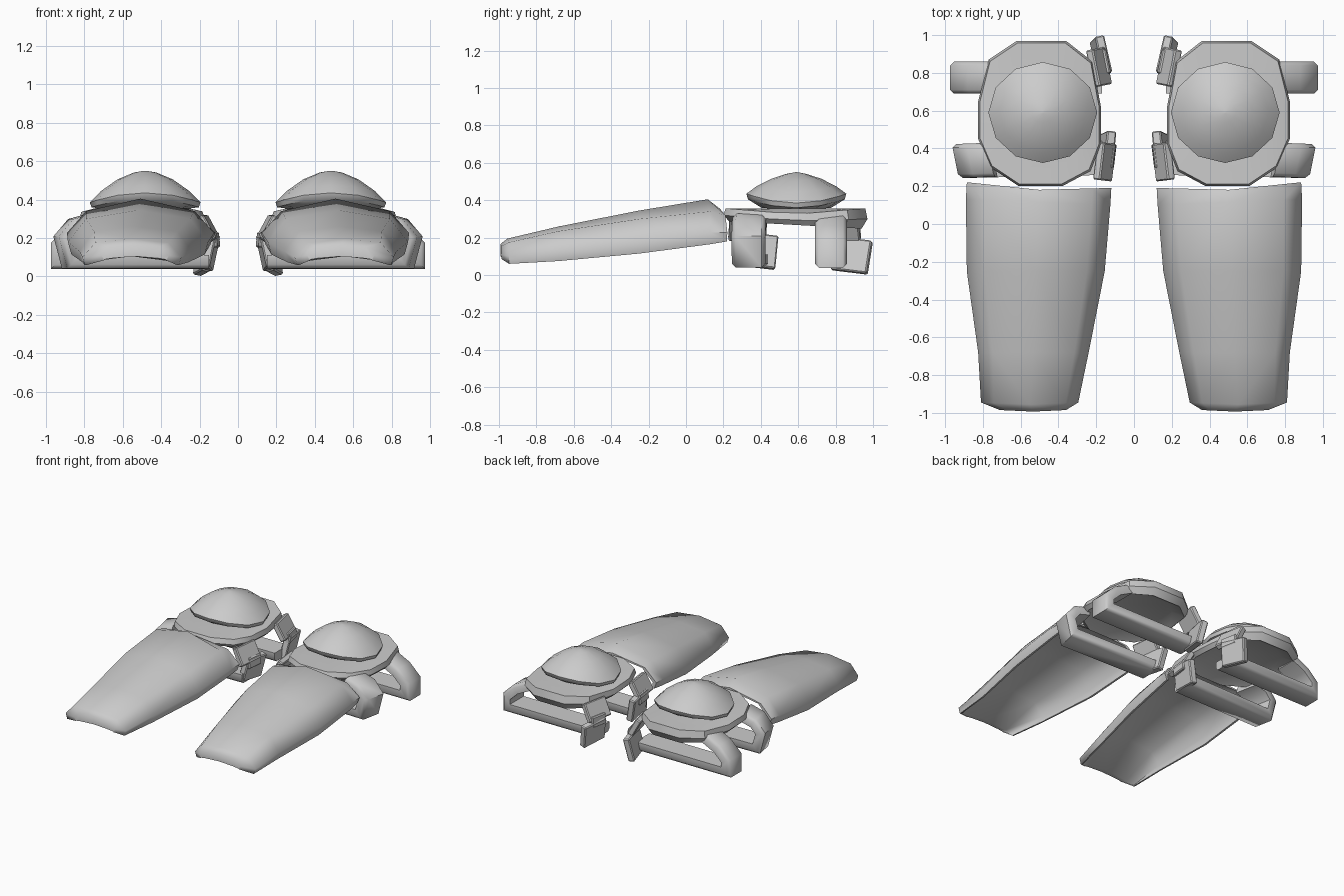
import bpy, bmesh, math
from mathutils import Matrix, Vector

if "Cube" in bpy.data.objects:
    bpy.data.objects.remove(bpy.data.objects["Cube"], do_unlink=True)

grey = bpy.data.materials.new("plain grey")
grey.use_nodes = True
GREY = (0.6, 0.6, 0.6, 1)
grey.diffuse_color = GREY
grey.node_tree.nodes["Principled BSDF"].inputs["Base Color"].default_value = GREY


def finish(name, bm, angle=40):
    """Turn a bmesh into a smooth object with a mirrored twin across x = 0."""
    bmesh.ops.recalc_face_normals(bm, faces=bm.faces)
    mesh = bpy.data.meshes.new(name)
    bm.to_mesh(mesh)
    bm.free()
    mesh.materials.append(grey)
    ob = bpy.data.objects.new(name, mesh)
    bpy.context.collection.objects.link(ob)
    bpy.ops.object.select_all(action="DESELECT")
    ob.select_set(True)
    bpy.context.view_layer.objects.active = ob
    bpy.ops.object.shade_smooth_by_angle(angle=math.radians(angle))
    mirror = ob.modifiers.new("Mirror", "MIRROR")
    mirror.use_mirror_merge = False


def loft(rings, arch=False):
    """Bridge equal rings of points, closing both ends with faces."""
    bm = bmesh.new()
    loops = [[bm.verts.new(p) for p in ring] for ring in rings]
    n = len(loops[0])
    for a, b in zip(loops, loops[1:]):
        for i in range(n):
            j = (i + 1) % n
            bm.faces.new((a[i], a[j], b[j], b[i]))
    for loop in (loops[0], loops[-1]):
        if arch:  # arch-shaped ends: outer edge joined to inner edge
            for i in range(n // 2 - 1):
                bm.faces.new((loop[i], loop[i + 1], loop[n - 2 - i], loop[n - 1 - i]))
        else:
            bm.faces.new(loop)
    return bm


# Shin guard: arched shell, each section is
# (y, inner x, outer x, edge z, ridge z, crown z, hollow z, hollow fullness, y bulge, y skew)
sections = [
    (-0.985, 0.36, 0.71, 0.085, 0.155, 0.165, 0.105, 0.5, -0.008, 0),
    (-0.945, 0.295, 0.81, 0.06, 0.175, 0.195, 0.105, 0.5, -0.01, 0),
    (-0.68, 0.24, 0.825, 0.075, 0.235, 0.26, 0.22, 0.85, 0, 0),
    (-0.25, 0.155, 0.885, 0.115, 0.3, 0.345, 0.315, 0.88, 0, 0),
    (0.11, 0.125, 0.89, 0.165, 0.34, 0.405, 0.375, 0.85, 0, 0.03),
    (0.2, 0.12, 0.885, 0.18, 0.32, 0.355, 0.335, 0.85, -0.025, 0.03),
]
rings = []
for y, xi, xo, zb, zr, zt, zh, full, bulge, skew in sections:
    zm = zb + (zr - zb) * 0.35
    z1, z2 = (zb + (zh - zb) * full * f for f in (0.35, 1))
    outer = [(0.025, zb), (0, zm), (0.13, zr), (0.5, zt), (0.87, zr), (1, zm), (0.975, zb)]
    hollow = [(0.955, zb), (0.96, z1), (0.84, z2), (0.5, zh), (0.16, z2), (0.04, z1), (0.045, zb)]
    rings.append([(xi + t * (xo - xi),
                   y + bulge * (1 - abs(2 * t - 1)) + skew * (t - 0.3), z)
                  for t, z in outer + hollow])
finish("shin_guard", loft(rings, arch=True), 60)

# Knee base plate: rounded polygon, lifted at its ends, deepest at the back
outline = [(0.62, 0.97), (0.36, 0.97), (0.22, 0.86), (0.175, 0.62), (0.175, 0.42), (0.23, 0.28),
           (0.38, 0.2), (0.61, 0.2), (0.76, 0.3), (0.825, 0.45), (0.825, 0.65), (0.77, 0.87)]


def plate_ring(scale, z, lift, tilt=0):
    cx, cy = 0.5, 0.585
    return [(cx + (x - cx) * scale, cy + (y - cy) * scale,
             z + (lift * abs(y - cy) - tilt * (y - cy)) / 0.39) for x, y in outline]


finish("knee_plate", loft([plate_ring(0.7, 0.3, 0.01, 0.01), plate_ring(0.92, 0.268, 0, 0.02),
                           plate_ring(1, 0.29, 0.02, 0.01), plate_ring(0.97, 0.325, 0.032),
                           plate_ring(0.75, 0.355, 0)]))


# Knee cap: faceted dome whose rim dips toward the sides
def dome_ring(radius, z, sag):
    ring = []
    for k in range(12):
        a = math.tau * k / 12
        ring.append((0.483 + radius * 0.288 * math.cos(a), 0.59 + radius * 0.267 * math.sin(a),
                     z - sag * math.cos(a) ** 2))
    return ring


finish("knee_cap", loft([dome_ring(0.7, 0.36, 0.01), dome_ring(0.97, 0.405, 0.045),
                         dome_ring(1, 0.435, 0.05), dome_ring(0.8, 0.474, 0.03),
                         dome_ring(0.5, 0.515, 0.01), dome_ring(0.2, 0.541, 0),
                         dome_ring(0.02, 0.55, 0)]), 50)


# Straps: thick bands following a path in x and z, with slightly turned outer legs
def strap(name, path, y, width, yaw):
    pts = [Vector(p) for p in path]
    rings = []
    for i, p in enumerate(pts):
        before = (p - pts[max(i - 1, 0)]).normalized()
        after = (pts[min(i + 1, len(pts) - 1)] - p).normalized()
        tangent = (before + after).normalized()
        side = Vector((-tangent.y, tangent.x)) * 0.035
        if before.length and after.length:
            side /= max(tangent.dot(after), 0.7)
        h = width / 2
        profile = [(1, -h + 0.02), (1, h - 0.02), (0.4, h), (-1, h), (-1, -h), (0.4, -h)]
        turn = yaw if p.x > 0.5 else 0
        rings.append([(p.x + side.x * s + dy * turn, y + dy - turn * 0.2 * (p.x - 0.5),
                       p.y + side.y * s) for s, dy in profile])
    finish(name, loft(rings), 50)


strap("rear_strap", [(0.75, 0.29), (0.86, 0.235), (0.938, 0.16), (0.938, 0.074), (0.17, 0.074)],
      0.775, 0.17, 0)
strap("front_strap", [(0.75, 0.295), (0.85, 0.268), (0.908, 0.2), (0.875, 0.076), (0.15, 0.076)],
      0.35, 0.18, 0.2)


# Inner clips: angled buckle blocks joining strap and plate
def block(name, centre, size, roll, tilt, turn):
    bm = bmesh.new()
    place = (Matrix.Translation(centre) @ Matrix.Rotation(turn, 4, "Z")
             @ Matrix.Rotation(tilt, 4, "Y") @ Matrix.Rotation(roll, 4, "X")
             @ Matrix.Diagonal((*size, 1)))
    bmesh.ops.create_cube(bm, size=1, matrix=place)
    bmesh.ops.bevel(bm, geom=bm.edges[:], offset=0.007, segments=1, affect="EDGES")
    finish(name, bm, 35)


for end, x, y, turn in (("rear", 0.175, 0.86, -0.2), ("front", 0.145, 0.36, 0.12)):
    low = 0.105 if end == "rear" else 0.13
    block(end + "_clip_lower", (x, y + 0.025, low), (0.05, 0.2, 0.18), -0.12, -0.2, turn)
    block(end + "_clip_upper", (x + 0.01, y - 0.03, 0.25), (0.045, 0.2, 0.14), 0, 0.5, turn)
    block(end + "_clip_buckle", (x - 0.025, y, 0.19), (0.035, 0.13, 0.08), 0, 0.1, turn)
